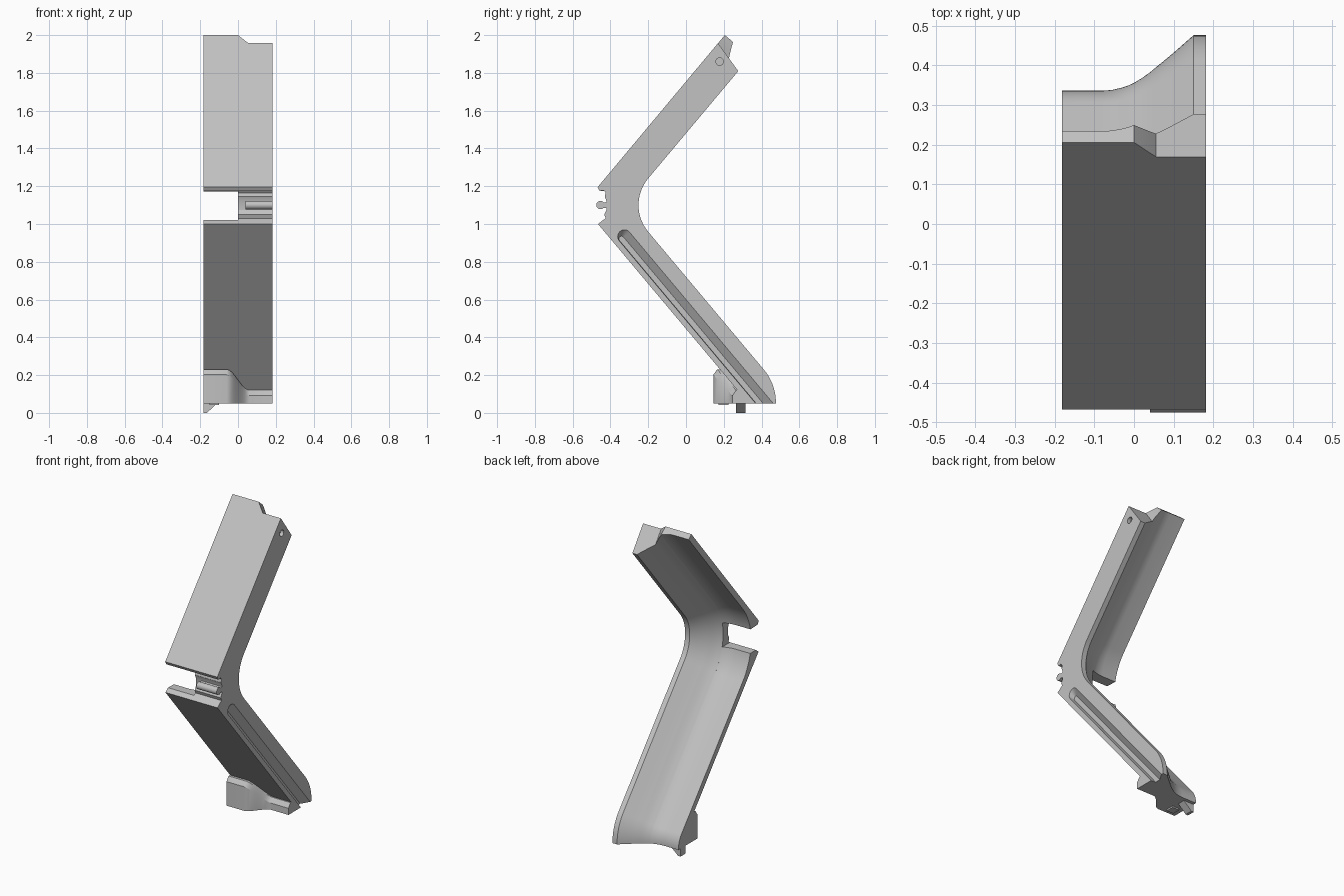
import bpy, bmesh
from math import sin, cos, asin, degrees, radians, pi

if "Cube" in bpy.data.objects:
    bpy.data.objects.remove(bpy.data.objects["Cube"])

grey = bpy.data.materials.new("light grey")
grey.use_nodes = True
grey.diffuse_color = (0.54, 0.54, 0.54, 1)
grey.node_tree.nodes["Principled BSDF"].inputs["Base Color"].default_value = (0.54, 0.54, 0.54, 1)

HALF = 0.182                                # half width
RIM = 0.15                                  # inner edge of the thick rim
C, S = cos(radians(40)), sin(radians(40))   # arm tilt
FRONT, BACK, MID = 0.286, 0.463, 1.1        # lower arm planes, bend height
BOTTOM = 0.05
BEND_R, TOE_R, TOE_Z = 0.22, 0.27, 0.055
BEND_Y = (BACK + BEND_R - S * MID) / C
TOE_Y = (BACK - TOE_R - S * TOE_Z) / C


def loft(name, stations):
    """Skin equal-length (y, z) outlines placed along x."""
    bm = bmesh.new()
    rings = [[bm.verts.new((x, y, z)) for y, z in pts] for x, pts in stations]
    n = len(rings[0])
    for a, b in zip(rings, rings[1:]):
        for i in range(n):
            j = (i + 1) % n
            bm.faces.new((a[i], a[j], b[j], b[i]))
    bm.faces.new(rings[0])
    bm.faces.new(rings[-1])
    bm.normal_update()
    bmesh.ops.recalc_face_normals(bm, faces=bm.faces)
    mesh = bpy.data.meshes.new(name)
    bm.to_mesh(mesh)
    bm.free()
    mesh.materials.append(grey)
    ob = bpy.data.objects.new(name, mesh)
    bpy.context.collection.objects.link(ob)
    return ob


def prism(name, x0, x1, pts):
    return loft(name, [(x0, pts), (x1, pts)])


def arc(cy, cz, r, a0, a1, steps):
    return [(cy + r * cos(radians(a0 + (a1 - a0) * i / steps)),
             cz + r * sin(radians(a0 + (a1 - a0) * i / steps))) for i in range(steps + 1)]


def front_y(z):
    return (FRONT - S * z) / C


# Outline pieces; d is how far the back surface is moved towards the front
def toe(d):
    return [(front_y(BOTTOM), BOTTOM), (TOE_Y + TOE_R - d, BOTTOM)] + arc(TOE_Y, TOE_Z, TOE_R - d, 0, 40, 10)


def bend(d, a0, a1):
    return arc(BEND_Y, MID, BEND_R + d, a0, a1, 14)


def bend_angle(d, z):
    return 180 - degrees(asin((z - MID) / (BEND_R + d)))


def upper_end(x, d):
    """Front and back corners of the stepped upper end."""
    t = min(1, max(0, x / 0.055))
    z = 2.0 - 0.043 * t
    y = front_y(2 * MID - z)
    dy, dz = C + (0.588 - C) * t, -S + (S - 0.809) * t
    k = (BACK - d - FRONT) / (C * dy - S * dz)
    return (y, z), (y + k * dy, z + k * dz)


# Lips, hooks and recess on the front of the bend
notch = [(-0.468, 1.195), (-0.457, 1.175), (-0.435, 1.178), (-0.425, 1.165),
         (-0.43, 1.145), (-0.42, 1.12), (-0.42, 1.075), (-0.433, 1.05),
         (-0.425, 1.03), (-0.44, 1.02), (-0.466, 1.0)]


def full_outline(x, d, bottom):
    a, b = upper_end(x, d)
    return [a] + notch + bottom + bend(d, 220, 140) + [b]


def lower_outline(d):
    return notch[-2:] + toe(d) + bend(d, 220, bend_angle(d, 1.02))


def upper_outline(x, d):
    a, b = upper_end(x, d)
    return [a] + notch[:2] + bend(d, bend_angle(d, 1.172), 140) + [b]


# Thin plates on the right half, separated by the opening at the bend
thin = [(-HALF, 0.14), (-0.08, 0.14), (-0.055, 0.138), (-0.03, 0.132), (-0.015, 0.127), (0.0, 0.12)]
lower_plate = loft("lower_plate", [(x, lower_outline(d)) for x, d in thin])
upper_plate = loft("upper_plate", [(x, upper_outline(x, d)) for x, d in thin])

# Curved rise from the plates to the thick rim
rise = [(0.0, 0.12), (0.02, 0.108), (0.04, 0.094), (0.055, 0.081), (0.075, 0.065), (0.1, 0.044), (RIM, 0.0)]
body = loft("curved_body", [(x, full_outline(x, d, toe(d))) for x, d in rise])


# Thick rim with a long groove: round head, one slanted wall, open at the bottom
def groove_outline(n0, n1):
    mid, r = (n0 + n1) / 2, (n1 - n0) / 2
    ns = [(n0, (n0 * S - BOTTOM) / C)]
    ns += [(mid - r * cos(pi * i / 12), -0.925 - r * sin(pi * i / 12)) for i in range(13)]
    ns += [(n1, (n1 * S - BOTTOM) / C)]
    return [(n * C + s * S, n * S - s * C) for n, s in ns]


def rim_outline(x, n0, n1):
    ends = toe(0)
    return full_outline(x, 0, ends[:1] + groove_outline(n0, n1) + ends[1:])


rim = loft("thick_rim", [(RIM, rim_outline(RIM, 0.317, 0.345)),
                         (HALF, rim_outline(HALF, 0.315, 0.386))])

# Pin hole near the upper end
pin = prism("pin_cutter", 0.16, 0.25, arc(0.178, 1.86, 0.02, 0, 345, 23))
pin.hide_render = True
mod = rim.modifiers.new("pin_hole", 'BOOLEAN')
mod.operation, mod.solver, mod.object = 'DIFFERENCE', 'EXACT', pin
drilled = bpy.data.meshes.new_from_object(rim.evaluated_get(bpy.context.evaluated_depsgraph_get()))
rim.modifiers.clear()
if len(drilled.polygons) > len(rim.data.polygons):
    rim.data = drilled
bpy.data.objects.remove(pin)

# Hinge rod and its neck in the bend
rod = prism("hinge_rod", 0.04, HALF, arc(-0.453, MID, 0.022, 0, 345, 23))
neck = prism("rod_neck", 0.04, HALF, [(-0.455, 1.088), (-0.41, 1.083), (-0.41, 1.117), (-0.455, 1.112)])

# Foot that sweeps from a tall block to a low lip
foot_sections = []
for x in [-HALF, -0.06] + [-0.06 + 0.12 * i / 10 for i in range(1, 11)] + [HALF]:
    t = min(1, max(0, (x + 0.06) / 0.12))
    t = t * t * (3 - 2 * t)
    zt, yf = 0.23 - 0.11 * t, 0.145 + 0.1 * t
    foot_sections.append((x, [(yf, BOTTOM), (yf, zt - 0.028), (yf + 0.02, zt),
                              (front_y(zt) + 0.01, zt), (front_y(BOTTOM) + 0.003, BOTTOM)]))
foot = loft("foot", foot_sections)

# Wedge peg and small pad under the foot
wedge = loft("wedge_peg", [(x, [(0.265, z), (0.315, z), (0.315, 0.052), (0.265, 0.052)])
                           for x, z in [(-HALF, 0.0), (-0.165, 0.0), (-0.11, 0.05)]])
pad = prism("foot_pad", -0.15, -0.1, [(0.172, 0.041), (0.225, 0.041), (0.225, 0.055), (0.172, 0.055)])

for ob in (lower_plate, upper_plate, body, rim, rod, neck, foot, wedge, pad):
    bpy.ops.object.select_all(action='DESELECT')
    ob.select_set(True)
    bpy.context.view_layer.objects.active = ob
    bpy.ops.object.shade_smooth_by_angle(angle=radians(25))
